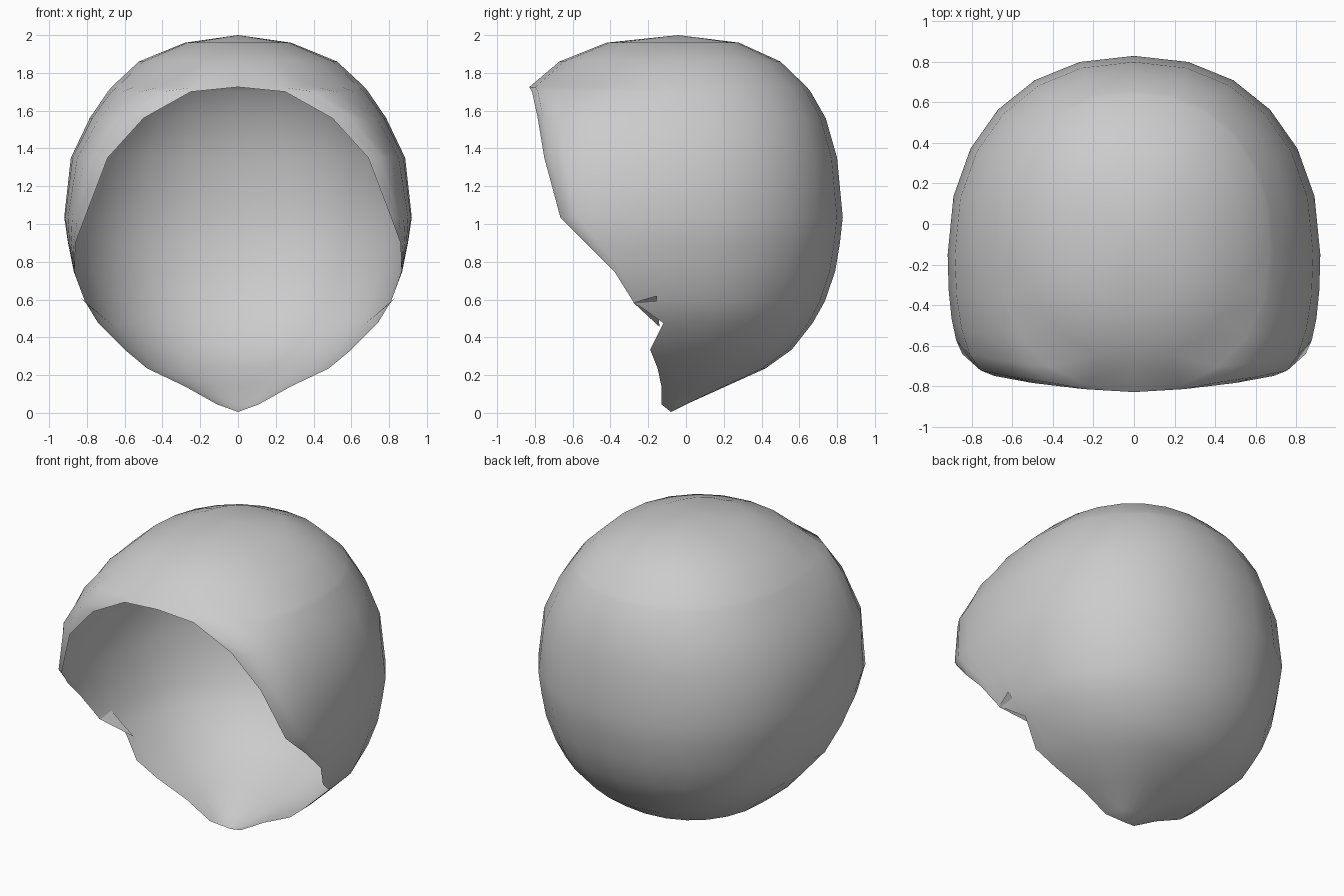
import bpy, bmesh, math

if "Cube" in bpy.data.objects:
    bpy.data.objects.remove(bpy.data.objects["Cube"])

grey = bpy.data.materials.new("light grey")
grey.diffuse_color = (0.6, 0.6, 0.6, 1)
grey.use_nodes = True
grey.node_tree.nodes["Principled BSDF"].inputs["Base Color"].default_value = grey.diffuse_color

# Level sections: height, half width, y of widest point, back y, front edge x, front edge y
ROWS = [
    (0.005, 0.00, -0.08, -0.08, 0.00, -0.08),
    (0.045, 0.11, -0.10, 0.00, 0.11, -0.13),
    (0.14, 0.28, -0.10, 0.21, 0.28, -0.13),
    (0.235, 0.48, -0.10, 0.42, 0.48, -0.15),
    (0.335, 0.60, -0.12, 0.56, 0.60, -0.19),
    (0.475, 0.74, -0.08, 0.67, 0.74, -0.12),
    (0.59, 0.81, -0.13, 0.735, 0.81, -0.28),
    (0.75, 0.87, -0.14, 0.79, 0.865, -0.38),
    (0.90, 0.90, -0.15, 0.815, 0.86, -0.53),
    (1.035, 0.92, -0.15, 0.83, 0.81, -0.665),
    (1.35, 0.885, -0.15, 0.80, 0.69, -0.75),
    (1.56, 0.785, -0.14, 0.74, 0.50, -0.785),
    (1.70, 0.69, -0.13, 0.66, 0.25, -0.815),
    (1.725, 0.67, -0.13, 0.64, 0.00, -0.83),
    (1.86, 0.525, -0.10, 0.50, 0.00, -0.67),
    (1.96, 0.28, -0.05, 0.28, 0.00, -0.42),
    (2.00, 0.00, -0.04, -0.04, 0.00, -0.04),
]
BACK, FRONT, POWER = 6, 5, 2 / 2.2


def section(z, w, ym, yb, xr, yr):
    """Half outline of one level, from the back centre round to the front edge."""
    pts = []
    for i in range(BACK):
        a = math.pi / 2 * (1 - i / BACK)
        pts.append((w * max(0, math.cos(a)) ** POWER if i else 0,
                    ym + (yb - ym) * math.sin(a) ** POWER, z))
    for i in range(FRONT + 1):
        a = math.pi / 2 * i / FRONT
        c = math.cos(a) ** POWER if i < FRONT else 0
        pts.append((xr + (w - xr) * c, ym + (yr - ym) * math.sin(a) ** POWER, z))
    return pts


def finish(name, bm):
    """Turn a half mesh into a mirrored, smooth object."""
    me = bpy.data.meshes.new(name)
    bm.to_mesh(me)
    bm.free()
    me.materials.append(grey)
    for p in me.polygons:
        p.use_smooth = True
    ob = bpy.data.objects.new(name, me)
    bpy.context.collection.objects.link(ob)
    mirror = ob.modifiers.new("mirror", 'MIRROR')
    mirror.merge_threshold = 0.001
    return ob


# Open cap shell
bm = bmesh.new()
grid = [[bm.verts.new(p) for p in section(*row)] for row in ROWS]
for low, high in zip(grid, grid[1:]):
    for j in range(BACK + FRONT):
        bm.faces.new((low[j], high[j], high[j + 1], low[j + 1]))
bmesh.ops.remove_doubles(bm, verts=bm.verts, dist=0.0005)
finish("cap_shell", bm)

# Small pointed flap crossing the shell at each side of the rim
bm = bmesh.new()
bm.faces.new([bm.verts.new(p) for p in
              ((0.81, -0.28, 0.585), (0.655, -0.14, 0.455), (0.845, -0.155, 0.62))])
finish("side_flap", bm)
